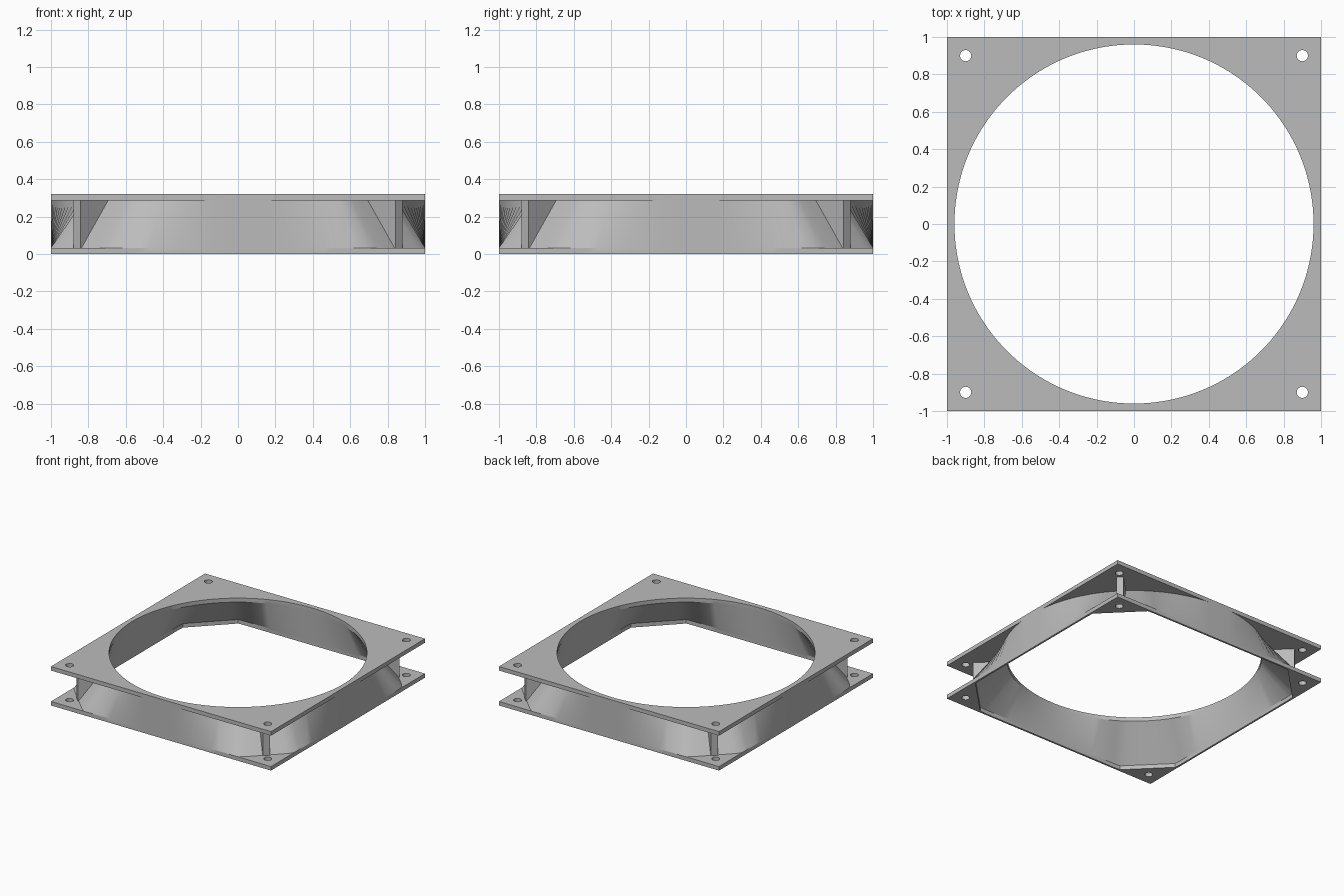
import bpy, bmesh, math
from mathutils import Matrix

if "Cube" in bpy.data.objects:
    bpy.data.objects.remove(bpy.data.objects["Cube"])

N = 144            # segments round the duct (2.5 degrees each)
H, T = 0.32, 0.033  # overall height, plate thickness

grey = bpy.data.materials.new("light grey plastic")
grey.diffuse_color = (0.5, 0.5, 0.5, 1)
grey.use_nodes = True
grey.node_tree.nodes["Principled BSDF"].inputs["Base Color"].default_value = grey.diffuse_color


def square(a, h=1.0):
    return h / max(abs(math.cos(a)), abs(math.sin(a)))


def cut_square(a, h, d):
    # square of half-width h, corners cut at distance d along the diagonals
    off = (a % (math.pi / 2)) - math.pi / 4
    return min(square(a, h), d / math.cos(off))


def finish(bm, name):
    bmesh.ops.recalc_face_normals(bm, faces=bm.faces)
    me = bpy.data.meshes.new(name)
    bm.to_mesh(me)
    bm.free()
    ob = bpy.data.objects.new(name, me)
    bpy.context.collection.objects.link(ob)
    me.materials.append(grey)
    return ob


def activate(ob):
    bpy.ops.object.select_all(action='DESELECT')
    ob.select_set(True)
    bpy.context.view_layer.objects.active = ob


# Plates and square-to-round duct: one closed section swept round
section = [
    (lambda a: square(a), 0),
    (lambda a: square(a), T),
    (lambda a: cut_square(a, 1.0, 1.209), T),
    (lambda a: min(1.008, square(a)), H - T),
    (lambda a: square(a), H - T),
    (lambda a: square(a), H),
    (lambda a: 0.96, H),
    (lambda a: 0.96, H - T),
    (lambda a: cut_square(a, 0.985, 1.18), T),
    (lambda a: cut_square(a, 0.985, 1.18), 0),
]
bm = bmesh.new()
rings = []
for radius, z in section:
    ring = []
    for i in range(N):
        a = 2 * math.pi * i / N
        r = radius(a)
        ring.append(bm.verts.new((r * math.cos(a), r * math.sin(a), z)))
    rings.append(ring)
for k in range(len(rings)):
    p, q = rings[k], rings[(k + 1) % len(rings)]
    for i in range(N):
        j = (i + 1) % N
        bm.faces.new((p[i], p[j], q[j], q[i]))
bmesh.ops.remove_doubles(bm, verts=bm.verts, dist=0.0005)
frame = finish(bm, "duct_frame")

# Screw holes through both plates
bm = bmesh.new()
for x in (-0.9, 0.9):
    for y in (-0.9, 0.9):
        bmesh.ops.create_cone(bm, cap_ends=True, segments=32, radius1=0.03, radius2=0.03,
                              depth=1, matrix=Matrix.Translation((x, y, 0.15)))
cutter = finish(bm, "screw_hole_cutter")
cutter.hide_render = True
mod = frame.modifiers.new("screw holes", 'BOOLEAN')
mod.operation, mod.solver, mod.object = 'DIFFERENCE', 'EXACT', cutter
activate(frame)
bpy.ops.object.modifier_apply(modifier=mod.name)
bpy.data.objects.remove(cutter)
bpy.ops.object.shade_smooth_by_angle(angle=math.radians(25))

# Diagonal corner ribs between the plates
profile = [(1.185, T - 0.005), (1.216, T - 0.005), (1.216, H - T + 0.003), (0.985, H - T + 0.003)]
for n in range(4):
    bm = bmesh.new()
    a, b = [[bm.verts.new((r, s, z)) for r, z in profile] for s in (-0.026, 0.026)]
    bm.faces.new(a)
    bm.faces.new(b)
    for i in range(4):
        j = (i + 1) % 4
        bm.faces.new((a[i], a[j], b[j], b[i]))
    rib = finish(bm, f"corner_rib_{n + 1}")
    rib.rotation_euler.z = math.pi / 4 + n * math.pi / 2
